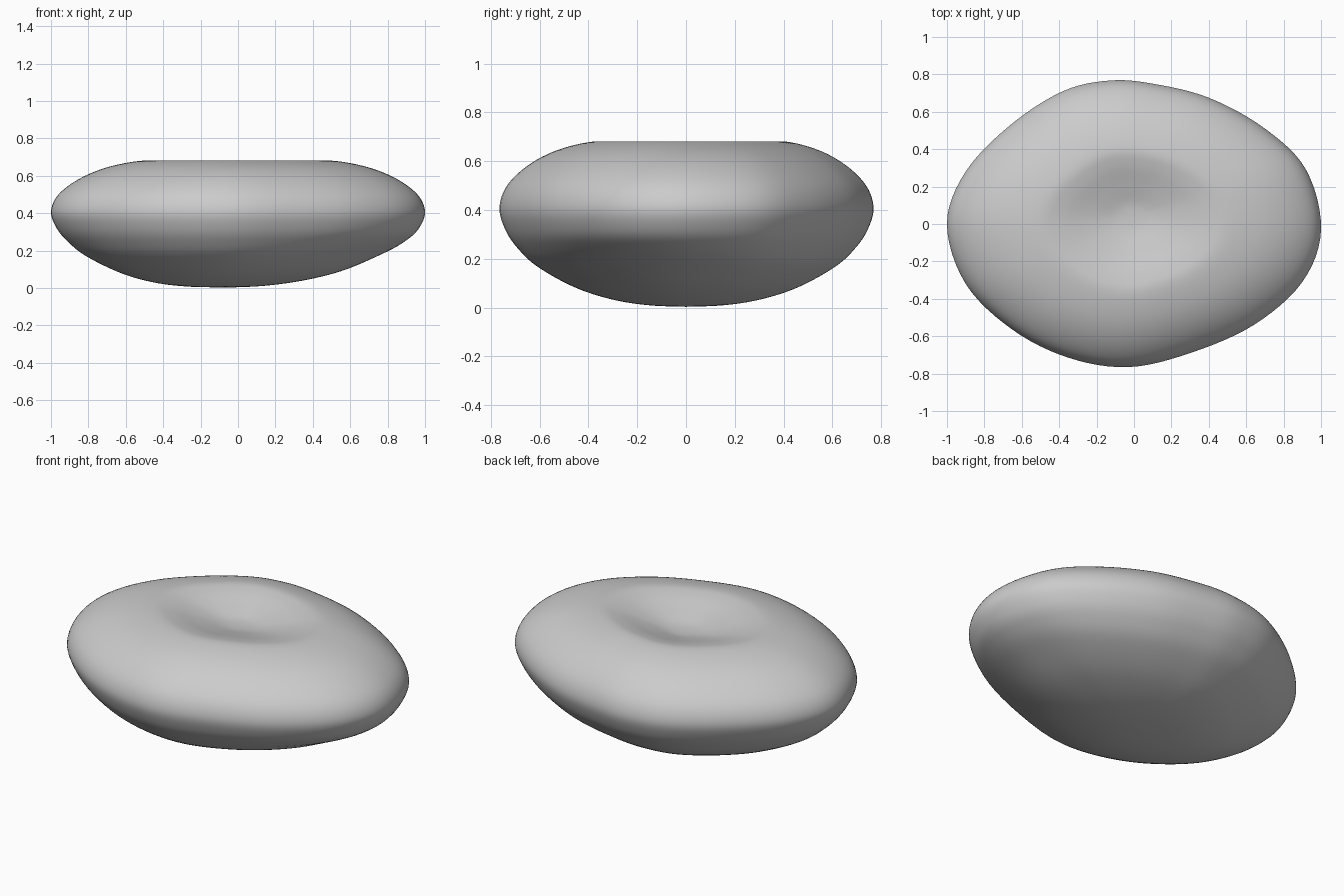
import bpy, bmesh, math
from mathutils import Vector

cube = bpy.data.objects.get("Cube")
if cube:
    bpy.data.objects.remove(cube, do_unlink=True)

# Plan outline, anticlockwise from the +x end
OUTLINE = [(1, -.03), (.92, .29), (.7, .51), (.4, .675), (.1, .75), (-.13, .767),
           (-.38, .71), (-.66, .53), (-.9, .28), (-1, 0), (-.9, -.32), (-.65, -.565),
           (-.35, -.715), (-.03, -.765), (.3, -.69), (.64, -.54), (.9, -.31)]
# Section from the dimple centre, over the rim, down to the base centre
TOP = [(0, .602), (.1, .608), (.24, .637), (.4, .672), (.52, .68), (.7, .645),
       (.85, .583), (.96, .5), (1, .41)]
BASE = [(.972, .325), (.91, .25), (.8, .17), (.6, .085), (.4, .035), (.2, .01), (0, .003)]
STEPS = 6


def smooth_path(points, closed):
    """Sample a Catmull-Rom curve through the points."""
    pts = [Vector(p) for p in points]
    n = len(pts)
    at = (lambda i: pts[i % n]) if closed else (lambda i: pts[max(0, min(n - 1, i))])
    result = []
    for i in range(n if closed else n - 1):
        a, b, c, d = (at(i + k) for k in (-1, 0, 1, 2))
        for s in range(STEPS):
            u = s / STEPS
            result.append(b + (c - a) * u / 2 + (2 * a - 5 * b + 4 * c - d) * u ** 2 / 2
                          + (3 * b - a - 3 * c + d) * u ** 3 / 2)
    return result if closed else result + [pts[-1]]


outline = smooth_path(OUTLINE, True)
section = smooth_path(TOP + BASE, False)
rim = (len(TOP) - 1) * STEPS
dimple_centre, base_centre = Vector((-.01, .04)), Vector((-.06, 0))


def surface_point(p, t, z, below):
    """Place a section point along one outline direction."""
    angle = math.atan2(p.y, p.x)
    if below:
        undercut = max(0, math.cos(angle + math.radians(20))) ** 6
        z += .01 * math.cos(angle) * math.sin(math.pi * t) ** 2
        z += .03 * undercut * math.sin(math.pi * t ** 3) ** 2
    xy = p * t + (base_centre if below else dimple_centre) * (1 - t) ** 1.5
    return xy.x, xy.y, z


# Pebble body: rings lofted between two poles
bm = bmesh.new()
top = bm.verts.new((*dimple_centre, section[0].y))
bottom = bm.verts.new((*base_centre, section[-1].y))
rings = [[bm.verts.new(surface_point(p, min(1, q.x), q.y, i > rim)) for p in outline]
         for i, q in enumerate(section) if 0 < i < len(section) - 1]
count = len(outline)
for j in range(count):
    k = (j + 1) % count
    bm.faces.new((top, rings[0][j], rings[0][k]))
    bm.faces.new((bottom, rings[-1][k], rings[-1][j]))
    for upper, lower in zip(rings, rings[1:]):
        bm.faces.new((upper[j], lower[j], lower[k], upper[k]))
bmesh.ops.recalc_face_normals(bm, faces=bm.faces)
mesh = bpy.data.meshes.new("pebble_body")
bm.to_mesh(mesh)
bm.free()
mesh.shade_smooth()
body = bpy.data.objects.new("pebble_body", mesh)
bpy.context.collection.objects.link(body)

# Plain grey finish
grey = bpy.data.materials.new("plain_grey")
grey.use_nodes = True
colour = (.6, .6, .6, 1)
grey.diffuse_color = colour
grey.node_tree.nodes["Principled BSDF"].inputs["Base Color"].default_value = colour
mesh.materials.append(grey)
